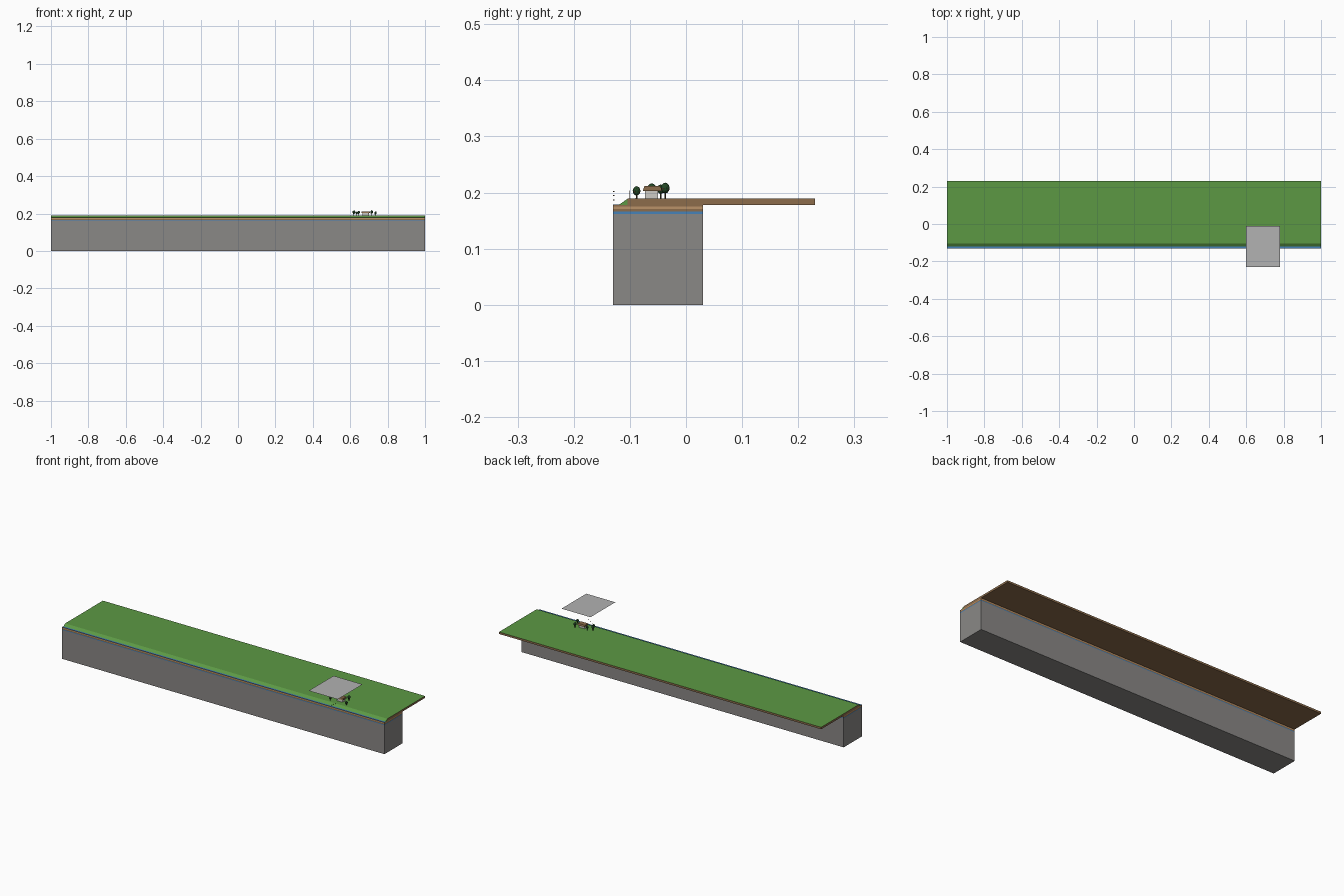
import bpy, bmesh, math
from mathutils import Matrix

if "Cube" in bpy.data.objects:
    bpy.data.objects.remove(bpy.data.objects["Cube"])


def mat(name, rgb):
    # sRGB 0-255 to linear
    m = bpy.data.materials.new(name)
    lin = [((c / 255 + 0.055) / 1.055) ** 2.4 for c in rgb]
    m.diffuse_color = (*lin, 1)
    m.use_nodes = True
    m.node_tree.nodes["Principled BSDF"].inputs["Base Color"].default_value = m.diffuse_color
    return m


STONE = mat("grey stone", (138, 136, 134))
SOIL = mat("brown soil", (140, 108, 75))
SAND = mat("tan sand", (186, 146, 105))
WATER = mat("blue water", (70, 130, 185))
GRASS = mat("green grass", (92, 153, 68))
CLOUD = mat("light grey", (178, 178, 178))
LEAF = mat("dark green leaves", (36, 72, 38))
WOOD = mat("dark wood", (75, 52, 36))
WALL = mat("pale wall", (205, 203, 198))


def finish(name, bm, mats):
    bmesh.ops.recalc_face_normals(bm, faces=bm.faces)
    me = bpy.data.meshes.new(name)
    bm.to_mesh(me)
    bm.free()
    for m in mats:
        me.materials.append(m)
    ob = bpy.data.objects.new(name, me)
    bpy.context.collection.objects.link(ob)
    return ob


def prism(name, profile, x0, x1, *mats):
    """Extrude a (y, z) profile along x."""
    bm = bmesh.new()
    f = bm.faces.new([bm.verts.new((x0, y, z)) for y, z in profile])
    ext = bmesh.ops.extrude_face_region(bm, geom=[f])["geom"]
    bmesh.ops.translate(bm, vec=(x1 - x0, 0, 0),
                        verts=[v for v in ext if isinstance(v, bmesh.types.BMVert)])
    return finish(name, bm, mats)


def box(name, x0, x1, y0, y1, z0, z1, m):
    return prism(name, [(y0, z0), (y1, z0), (y1, z1), (y0, z1)], x0, x1, m)


# Bedrock and the thin strata on top of it
box("bedrock", -1, 1, -0.13, 0.03, 0, 0.162, STONE)
for name, z0, z1, m in (("groundwater_layer", 0.162, 0.166, WATER),
                        ("lower_soil_layer", 0.166, 0.171, SOIL),
                        ("sand_layer", 0.171, 0.175, SAND),
                        ("upper_soil_layer", 0.175, 0.178, SOIL)):
    box(name, -1, 1, -0.13, 0.03, z0, z1, m)

# Water strip along the front
box("water_strip", -1, 1, -0.13, -0.119, 0.178, 0.1785, WATER)

# Overhanging field: soil sides, grass on top
field = box("field", -1, 1, -0.104, 0.23, 0.178, 0.189, SOIL)
field.data.materials.append(GRASS)
for p in field.data.polygons:
    if p.normal.z > 0.5:
        p.material_index = 1

# Sloping bank down to the water
prism("grass_bank", [(-0.12, 0.178), (-0.104, 0.178), (-0.104, 0.189)], -1, 1, GRASS)

# Flat sheet floating above the house
bm = bmesh.new()
bm.faces.new([bm.verts.new((x, y, 0.287)) for x, y in
              ((0.6, -0.23), (0.78, -0.23), (0.78, -0.01), (0.6, -0.01))])
finish("floating_sheet", bm, [CLOUD])

# House with overhanging roof
box("house_walls", 0.665, 0.70, -0.073, -0.05, 0.189, 0.203, WALL)
prism("house_roof", [(-0.077, 0.203), (-0.043, 0.203), (-0.046, 0.212), (-0.074, 0.212)],
      0.66, 0.705, SOIL)


# Trees: thin trunk and a faceted crown
def tree(x, y, z, r):
    bm = bmesh.new()
    bmesh.ops.create_cone(bm, cap_ends=True, segments=6, radius1=0.0016, radius2=0.001,
                          depth=z - 0.189, matrix=Matrix.Translation((x, y, (z + 0.189) / 2)))
    n = len(bm.faces)
    bmesh.ops.create_icosphere(bm, subdivisions=2, radius=r,
                               matrix=Matrix.Translation((x, y, z)) @ Matrix.Diagonal((1, 1, 1.2, 1)))
    bm.faces.ensure_lookup_table()
    for f in bm.faces[n:]:
        f.material_index = 1
    finish("tree", bm, [WOOD, LEAF])


for x, y, z, r in ((0.62, -0.061, 0.207, 0.008), (0.645, -0.045, 0.206, 0.007),
                   (0.715, -0.037, 0.208, 0.008), (0.735, -0.088, 0.203, 0.007),
                   (0.635, -0.088, 0.203, 0.006)):
    tree(x, y, z, r)

# Posts on the bank edge and small floats in front
for x in (0.66, 0.70):
    box("edge_post", x, x + 0.0012, -0.1018, -0.1006, 0.189, 0.204, WOOD)
for i, z in enumerate((0.186, 0.194, 0.201)):
    box("small_speck", 0.67 + 0.012 * i, 0.673 + 0.012 * i, -0.13, -0.127, z, z + 0.0015, WOOD)
